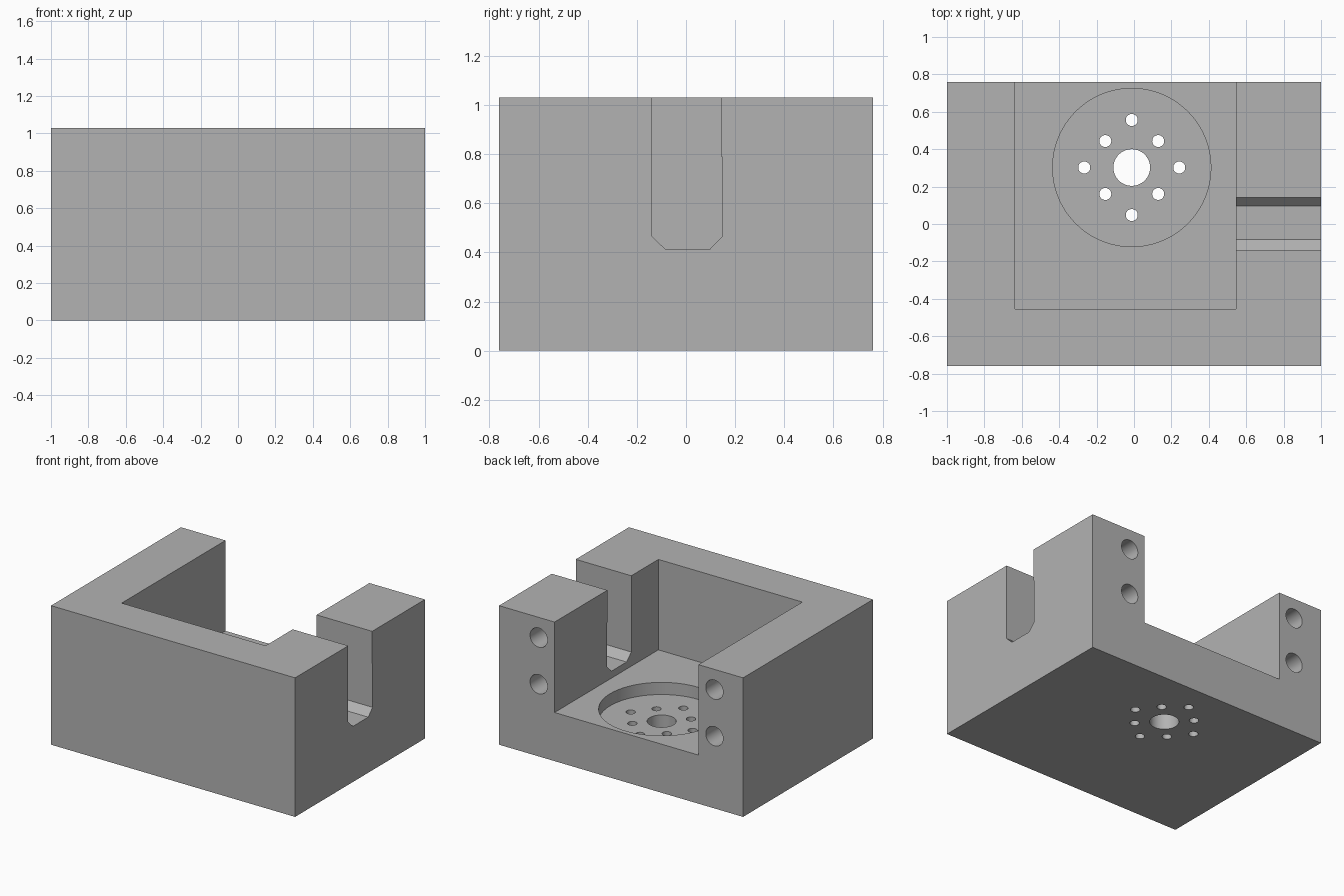
import bpy
import bmesh
from math import cos, sin, pi, radians
from mathutils import Matrix, Vector

if "Cube" in bpy.data.objects:
    bpy.data.objects.remove(bpy.data.objects["Cube"], do_unlink=True)

WIDTH, DEPTH, HEIGHT = 2.0, 1.52, 1.03
BACK = DEPTH / 2
FLOOR, RECESS = 0.36, 0.27
HUB = Vector((-0.012, 0.302, 0))

grey = bpy.data.materials.new("plain grey")
grey.use_nodes = True
colour = (0.45, 0.45, 0.45, 1)
grey.diffuse_color = colour
grey.node_tree.nodes["Principled BSDF"].inputs["Base Color"].default_value = colour


def finish(name, bm):
    bmesh.ops.recalc_face_normals(bm, faces=bm.faces)
    mesh = bpy.data.meshes.new(name)
    bm.to_mesh(mesh)
    bm.free()
    mesh.materials.append(grey)
    obj = bpy.data.objects.new(name, mesh)
    bpy.context.collection.objects.link(obj)
    return obj


def box(name, low, high):
    low, high = Vector(low), Vector(high)
    bm = bmesh.new()
    bmesh.ops.create_cube(bm, size=1)
    bmesh.ops.scale(bm, vec=high - low, verts=bm.verts)
    bmesh.ops.translate(bm, vec=(low + high) / 2, verts=bm.verts)
    return finish(name, bm)


def cylinder(name, start, end, radius, sides=48):
    start, end = Vector(start), Vector(end)
    axis = end - start
    turn = Vector((0, 0, 1)).rotation_difference(axis).to_matrix().to_4x4()
    bm = bmesh.new()
    bmesh.ops.create_cone(bm, cap_ends=True, segments=sides, radius1=radius,
                          radius2=radius, depth=axis.length,
                          matrix=Matrix.Translation((start + end) / 2) @ turn)
    return finish(name, bm)


def prism_along_x(name, profile, x0, x1):
    bm = bmesh.new()
    face = bm.faces.new([bm.verts.new((x0, y, z)) for y, z in profile])
    side = bmesh.ops.extrude_face_region(bm, geom=[face])["geom"]
    moved = [v for v in side if isinstance(v, bmesh.types.BMVert)]
    bmesh.ops.translate(bm, vec=(x1 - x0, 0, 0), verts=moved)
    return finish(name, bm)


def cut(target, cutter):
    cutter.hide_render = True
    mod = target.modifiers.new(cutter.name, "BOOLEAN")
    mod.operation = "DIFFERENCE"
    mod.solver = "EXACT"
    mod.object = cutter
    with bpy.context.temp_override(object=target, active_object=target):
        bpy.ops.object.modifier_apply(modifier=mod.name)
    bpy.data.objects.remove(cutter, do_unlink=True)


# Solid block
housing = box("motor_housing", (-WIDTH / 2, -BACK, 0), (WIDTH / 2, BACK, HEIGHT))

# Main pocket, open at the top and back
cut(housing, box("pocket", (-0.635, -0.455, FLOOR), (0.545, BACK + 0.2, HEIGHT + 0.2)))

# Chamfered slot through the left wall
slot = [(-0.138, 1.2), (-0.138, 0.465), (-0.083, 0.412), (0.096, 0.412),
        (0.147, 0.465), (0.147, 0.79), (0.142, 0.79), (0.142, 1.2)]
cut(housing, prism_along_x("slot", slot, 0.4, 1.2))

# Round recess in the pocket floor, with its central bore
cut(housing, cylinder("recess", HUB + Vector((0, 0, RECESS)),
                      HUB + Vector((0, 0, 0.6)), 0.423, 96))
below, above = Vector((0, 0, -0.1)), Vector((0, 0, 0.5))
cut(housing, cylinder("bore", HUB + below, HUB + above, 0.098, 64))

# Ring of eight mounting holes, the diagonal ones set closer in
for i in range(8):
    ring = 0.2 if i % 2 else 0.254
    spot = HUB + Vector((cos(i * pi / 4), sin(i * pi / 4), 0)) * ring
    cut(housing, cylinder("mounting_hole", spot + below, spot + above, 0.032, 32))

# Blind screw holes in the back of both posts
for x in (0.675, -0.765):
    for z in (0.88, 0.535):
        cut(housing, cylinder("screw_hole", (x, BACK - 0.4, z), (x, BACK + 0.1, z), 0.071))

# Smooth bores with crisp edges
bpy.ops.object.select_all(action="DESELECT")
housing.select_set(True)
bpy.context.view_layer.objects.active = housing
bpy.ops.object.shade_smooth_by_angle(angle=radians(30))
